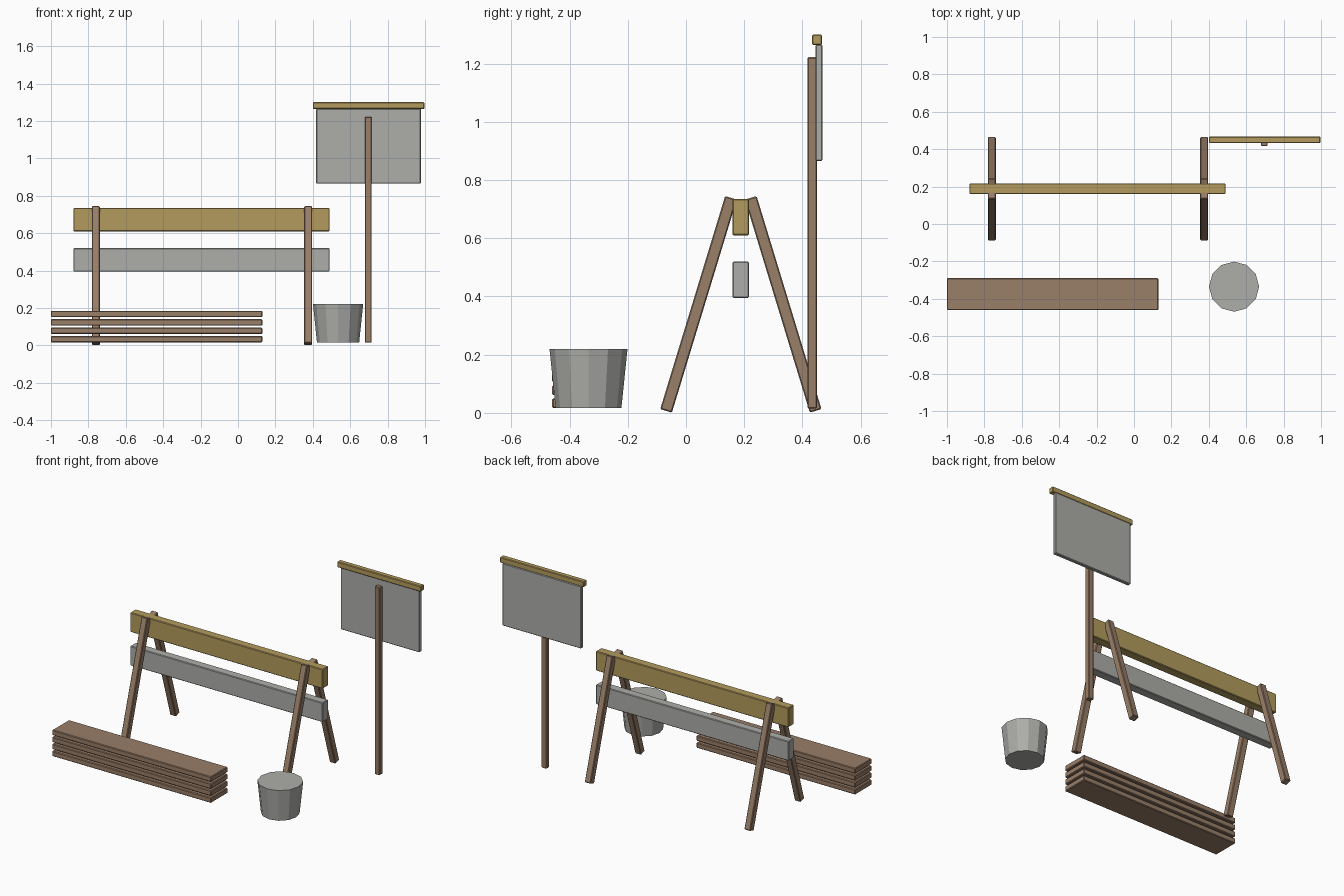
import bpy
import math
from mathutils import Vector

cube = bpy.data.objects.get("Cube")
if cube:
    bpy.data.objects.remove(cube, do_unlink=True)


def material(name, rgb):
    mat = bpy.data.materials.new(name)
    mat.use_nodes = True
    colour = (*rgb, 1)
    mat.diffuse_color = colour
    bsdf = next(n for n in mat.node_tree.nodes if n.type == "BSDF_PRINCIPLED")
    bsdf.inputs["Base Color"].default_value = colour
    return mat


WOOD = material("brown wood", (0.32, 0.21, 0.14))
YELLOW = material("dull yellow", (0.45, 0.33, 0.11))
GREY = material("light grey", (0.42, 0.42, 0.40))


def finish(obj, name, mat, bevel=0.004):
    obj.name = name
    obj.data.materials.append(mat)
    if bevel:
        mod = obj.modifiers.new("worn edges", "BEVEL")
        mod.width = bevel
        mod.segments = 1
    return obj


def box(name, low, high, mat):
    """Box between two opposite corners."""
    low, high = Vector(low), Vector(high)
    bpy.ops.mesh.primitive_cube_add(size=1, location=(low + high) / 2)
    obj = bpy.context.object
    obj.scale = high - low
    bpy.ops.object.transform_apply(location=False, rotation=False, scale=True)
    return finish(obj, name, mat)


def leg(name, foot, head, size, mat):
    """Square bar leaning in the y-z plane."""
    foot, head = Vector(foot), Vector(head)
    span = head - foot
    bpy.ops.mesh.primitive_cube_add(size=1, location=(foot + head) / 2)
    obj = bpy.context.object
    obj.scale = (size, size, span.length)
    bpy.ops.object.transform_apply(location=False, rotation=False, scale=True)
    obj.rotation_euler.x = -math.atan2(span.y, span.z)
    return finish(obj, name, mat)


# Barrier rails
box("top_rail", (-0.88, 0.16, 0.61), (0.49, 0.217, 0.735), YELLOW)
box("lower_rail", (-0.88, 0.16, 0.395), (0.49, 0.217, 0.52), GREY)

# Splayed legs, mirrored about the rail centre line
MID_Y = 0.1885
for x, end in ((-0.76, "right"), (0.375, "left")):
    for side, label in ((-1, "front"), (1, "back")):
        leg(f"{end}_{label}_leg", (x, MID_Y + side * 0.257, 0.007),
            (x, MID_Y + side * 0.034, 0.739), 0.042, WOOD)

# Sign
box("sign_post", (0.678, 0.417, 0.015), (0.715, 0.45, 1.222), WOOD)
box("sign_board", (0.418, 0.445, 0.865), (0.978, 0.469, 1.266), GREY)
box("sign_cap", (0.40, 0.433, 1.264), (0.997, 0.467, 1.30), YELLOW)

# Stacked planks
for i in range(4):
    z = 0.016 + 0.045 * i
    box(f"plank_{i + 1}", (-1.0, -0.46, z), (0.13, -0.29, z + 0.034), WOOD)

# Bucket
bpy.ops.mesh.primitive_cone_add(vertices=12, radius1=0.113, radius2=0.134,
                                depth=0.204, location=(0.535, -0.335, 0.118))
finish(bpy.context.object, "bucket", GREY, 0)
